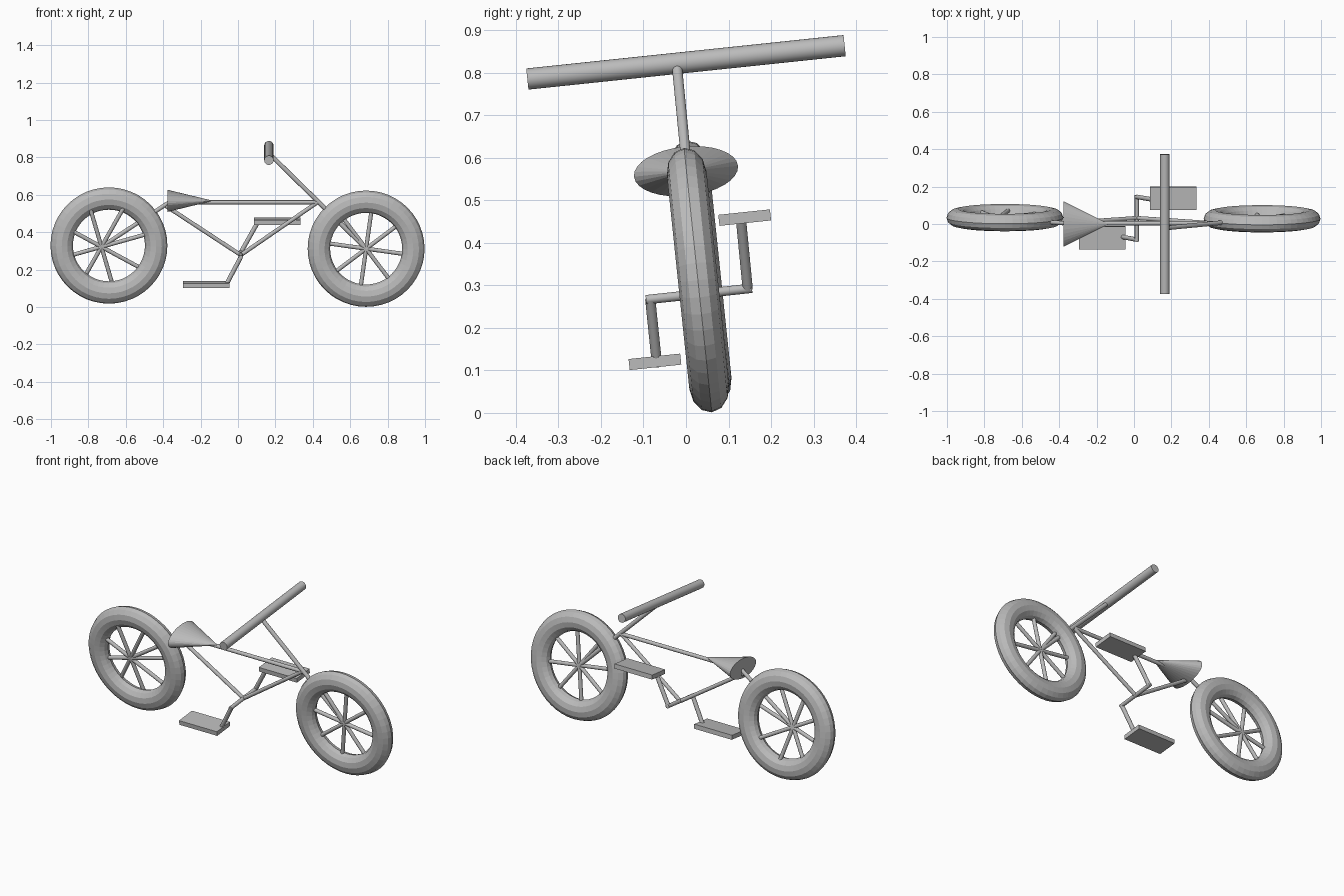
import bpy
import math
from mathutils import Vector, Matrix

if "Cube" in bpy.data.objects:
    bpy.data.objects.remove(bpy.data.objects["Cube"], do_unlink=True)

# One plain grey for everything
grey = bpy.data.materials.new("plain grey")
grey.use_nodes = True
grey.diffuse_color = (0.5, 0.5, 0.5, 1)
grey.node_tree.nodes["Principled BSDF"].inputs["Base Color"].default_value = (0.5, 0.5, 0.5, 1)

LEAN = math.radians(6)  # the whole bike leans sideways


def finish(name):
    ob = bpy.context.object
    ob.name = name
    ob.data.materials.append(grey)
    return ob


def tube(name, a, b, radius=0.011):
    a, b = Vector(a), Vector(b)
    d = b - a
    bpy.ops.mesh.primitive_cylinder_add(vertices=24, radius=radius, depth=d.length, location=(a + b) / 2)
    ob = finish(name)
    ob.rotation_euler = d.to_track_quat("Z", "Y").to_euler()
    bpy.ops.object.shade_smooth_by_angle(angle=math.radians(30))
    return ob


def wheel(name, centre, hub, first_angle, spoke_lean):
    # tyre, slightly flattened along its axle
    bpy.ops.mesh.primitive_torus_add(location=centre, major_segments=48, minor_segments=12,
                                     major_radius=0.2525, minor_radius=0.06)
    tyre = finish(name + "_tyre")
    tyre.scale.z = 0.78
    tyre.rotation_euler.x = math.pi / 2 + LEAN
    # four rods crossing at the hub
    lean = Matrix.Rotation(spoke_lean, 3, "X")
    for i in range(4):
        t = math.radians(first_angle + 45 * i)
        d = lean @ Vector((math.cos(t), 0, math.sin(t))) * 0.24
        tube(f"{name}_spoke_{i + 1}", Vector(hub) - d, Vector(hub) + d)


def pedal(name, centre):
    bpy.ops.mesh.primitive_cube_add(size=1, location=centre)
    ob = finish(name)
    ob.scale = (0.25, 0.122, 0.026)
    ob.rotation_euler.x = LEAN


# Wheels
front_hub = (0.685, 0.028, 0.312)
rear_hub = (-0.73, 0.03, 0.322)
wheel("front_wheel", front_hub, front_hub, -8, LEAN)
wheel("rear_wheel", (-0.69, 0.034, 0.329), rear_hub, 16, LEAN * 2)

# Frame
seat_joint = (-0.37, 0.004, 0.56)
head_joint = (0.425, 0.004, 0.56)
crank_joint = (0.015, 0.032, 0.278)
bar_centre = (0.165, -0.022, 0.822)
tube("top_tube", seat_joint, head_joint)
tube("down_tube", head_joint, crank_joint)
tube("seat_tube", (-0.385, 0.004, 0.54), crank_joint)
tube("rear_stay", (-0.365, 0.004, 0.562), rear_hub)
tube("steering_tube", bar_centre, front_hub, 0.012)

# Handlebar
half = Vector((0, math.cos(LEAN), math.sin(LEAN))) * 0.375
tube("handlebar", Vector(bar_centre) - half + Vector((0, 0.022, 0.002)),
     Vector(bar_centre) + half + Vector((0, 0.022, 0.002)), 0.025)

# Saddle: a flattened cone pointing forward
bpy.ops.mesh.primitive_cone_add(vertices=32, radius1=1, radius2=0, depth=0.245)
saddle = finish("saddle")
saddle.data.transform(Matrix.Rotation(math.pi / 2, 4, "Y"))
saddle.scale = (1, 0.123, 0.058)
saddle.rotation_euler.x = LEAN
saddle.location = (-0.255, 0.0, 0.568)

# Cranks and pedals
left_end = (0.015, 0.145, 0.292)
right_end = (0.015, -0.084, 0.267)
tube("crank_axle", (0.015, -0.094, 0.266), (0.015, 0.155, 0.293))
tube("left_crank", left_end, (0.108, 0.129, 0.457), 0.012)
tube("right_crank", right_end, (-0.067, -0.068, 0.112), 0.012)
pedal("left_pedal", (0.21, 0.138, 0.459))
pedal("right_pedal", (-0.17, -0.073, 0.12))
